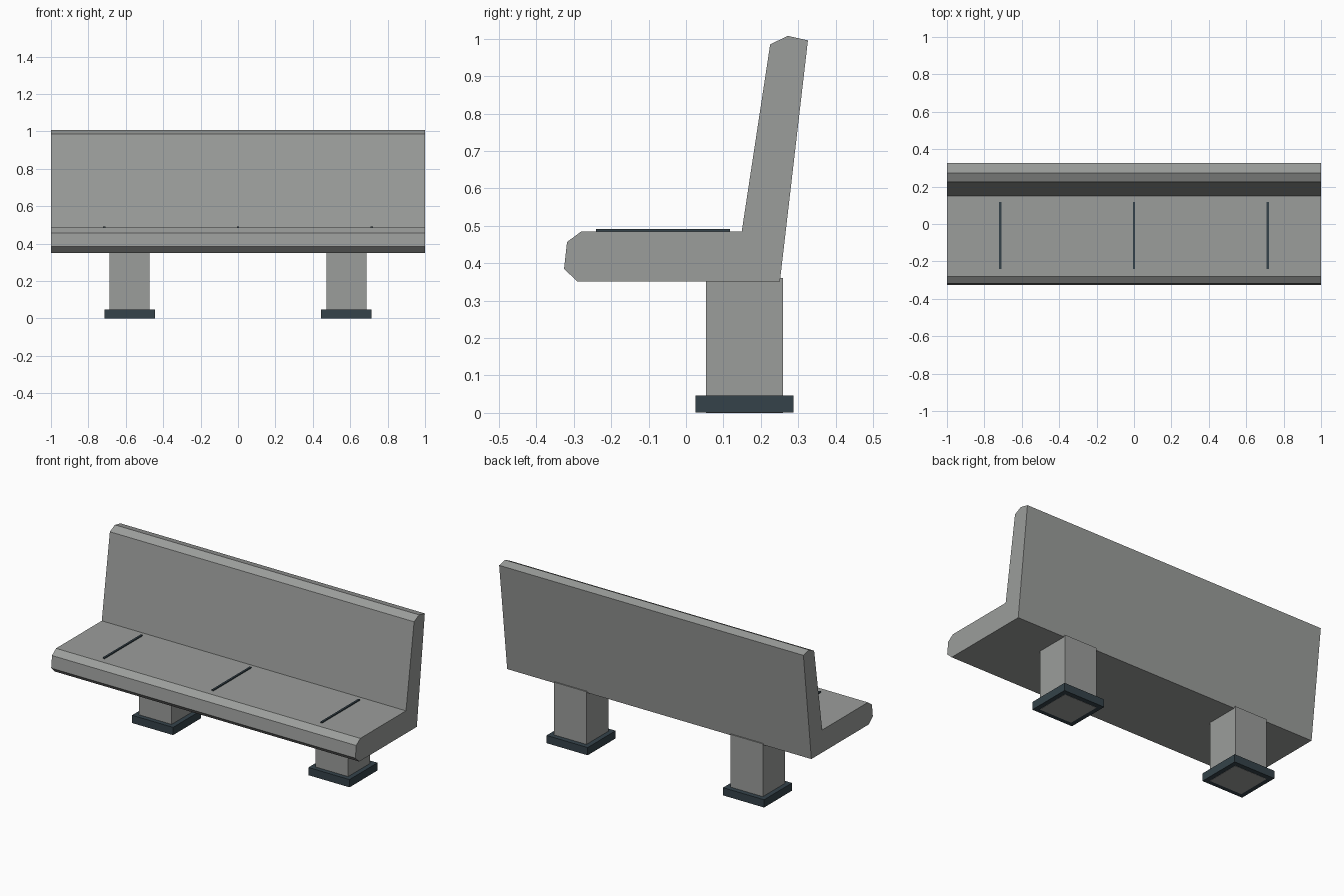
import bpy
import bmesh

cube = bpy.data.objects.get("Cube")
if cube:
    bpy.data.objects.remove(cube, do_unlink=True)


def make_material(name, rgb):
    mat = bpy.data.materials.new(name)
    mat.use_nodes = True
    mat.diffuse_color = (*rgb, 1)
    mat.node_tree.nodes["Principled BSDF"].inputs["Base Color"].default_value = (*rgb, 1)
    return mat


concrete = make_material("concrete grey", (0.33, 0.34, 0.33))
dark = make_material("dark slate", (0.035, 0.055, 0.068))


def add_object(name, bm, mat):
    bmesh.ops.recalc_face_normals(bm, faces=bm.faces)
    mesh = bpy.data.meshes.new(name)
    bm.to_mesh(mesh)
    bm.free()
    mesh.materials.append(mat)
    obj = bpy.data.objects.new(name, mesh)
    bpy.context.collection.objects.link(obj)
    return obj


def extrude_profile(name, profile, half_width, mat):
    """Sweep a closed (y, z) outline along x."""
    bm = bmesh.new()
    face = bm.faces.new([bm.verts.new((-half_width, y, z)) for y, z in profile])
    swept = bmesh.ops.extrude_face_region(bm, geom=[face])["geom"]
    verts = [v for v in swept if isinstance(v, bmesh.types.BMVert)]
    bmesh.ops.translate(bm, verts=verts, vec=(2 * half_width, 0, 0))
    return add_object(name, bm, mat)


def box(name, x, y, z, mat):
    """Box spanning the given (min, max) ranges."""
    bm = bmesh.new()
    bmesh.ops.create_cube(bm, size=1)
    for v in bm.verts:
        v.co = [sum(r) / 2 + c * (r[1] - r[0]) for r, c in zip((x, y, z), v.co)]
    return add_object(name, bm, mat)


# Seat and backrest in one chamfered cross-section
extrude_profile("seat_and_backrest", [
    (-0.326, 0.385), (-0.29, 0.351), (0.251, 0.351), (0.326, 0.996),
    (0.272, 1.008), (0.225, 0.985), (0.149, 0.485), (-0.28, 0.485), (-0.318, 0.457),
], 1.0, concrete)

# Pedestal legs on dark base plates
for side, cx in (("right", -0.58), ("left", 0.58)):
    box(f"{side}_leg", (cx - 0.107, cx + 0.107), (0.053, 0.259), (0, 0.36), concrete)
    box(f"{side}_base_plate", (cx - 0.135, cx + 0.135), (0.026, 0.288), (0.001, 0.047), dark)

# Thin strips dividing the seat
for label, cx in (("right", -0.715), ("middle", 0), ("left", 0.715)):
    box(f"{label}_seat_divider", (cx - 0.006, cx + 0.006), (-0.24, 0.118), (0.483, 0.491), dark)
